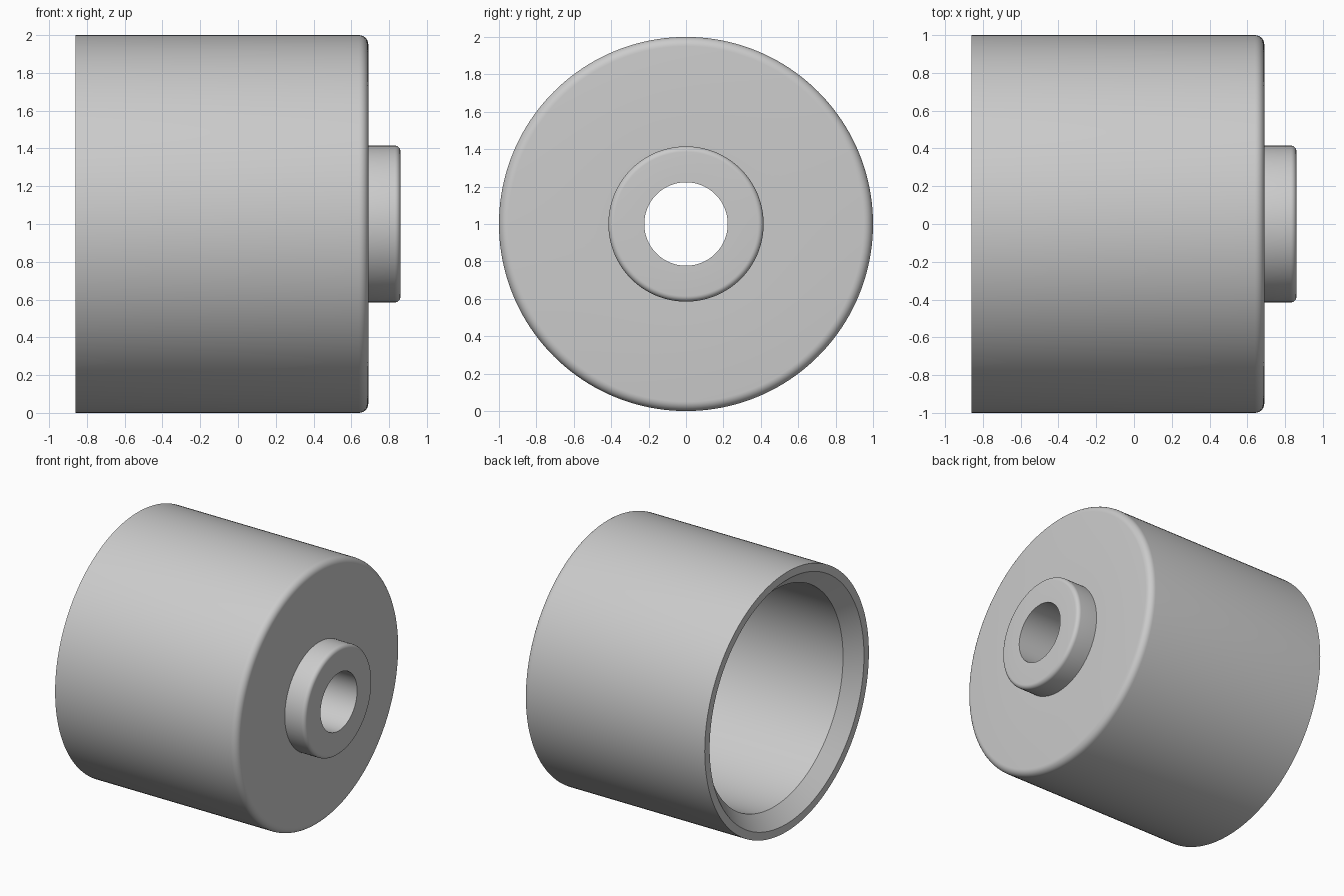
import bpy, bmesh, math
from mathutils import Matrix, Vector

cube = bpy.data.objects.get("Cube")
if cube:
    bpy.data.objects.remove(cube)

# Single plain grey material
grey = bpy.data.materials.new("plain_grey")
grey.use_nodes = True
color = (0.6, 0.6, 0.6, 1)
grey.diffuse_color = color
grey.node_tree.nodes["Principled BSDF"].inputs["Base Color"].default_value = color

SEGMENTS = 160


def round_corner(x, r, radius, steps=7):
    """Quarter-circle points easing an outer corner at (x, r)."""
    return [(x - radius + radius * math.sin(a), r - radius + radius * math.cos(a))
            for a in (math.pi / 2 * i / steps for i in range(steps + 1))]


def lathe(name, profile):
    """Revolve a closed (x, radius) profile around the x axis."""
    bm = bmesh.new()
    rings = []
    for i in range(SEGMENTS):
        turn = Matrix.Rotation(math.tau * i / SEGMENTS, 3, 'X')
        rings.append([bm.verts.new(turn @ Vector((x, 0, r)) + Vector((0, 0, 1)))
                      for x, r in profile])
    n = len(profile)
    for i, ring in enumerate(rings):
        following = rings[(i + 1) % SEGMENTS]
        for j in range(n):
            k = (j + 1) % n
            bm.faces.new((ring[j], ring[k], following[k], following[j]))
    bmesh.ops.recalc_face_normals(bm, faces=bm.faces)
    mesh = bpy.data.meshes.new(name)
    bm.to_mesh(mesh)
    bm.free()
    mesh.materials.append(grey)
    obj = bpy.data.objects.new(name, mesh)
    bpy.context.collection.objects.link(obj)
    bpy.ops.object.select_all(action='DESELECT')
    obj.select_set(True)
    bpy.context.view_layer.objects.active = obj
    bpy.ops.object.shade_smooth_by_angle(angle=math.radians(30))
    return obj


BACK, FACE, TIP, FLOOR = -0.86, 0.69, 0.86, 0.52
HUB, HOLE, BORE, MOUTH = 0.415, 0.223, 0.835, 0.94

# Hollow cup with a chamfered mouth, closed end, raised hub and through hole
lathe("cup_with_hub",
      [(BACK, 1.0)]
      + round_corner(FACE, 1.0, 0.05)
      + [(FACE, HUB)]
      + round_corner(TIP, HUB, 0.03)
      + [(TIP, HOLE), (FLOOR, HOLE), (FLOOR, BORE),
         (BACK + MOUTH - BORE, BORE), (BACK, MOUTH)])
